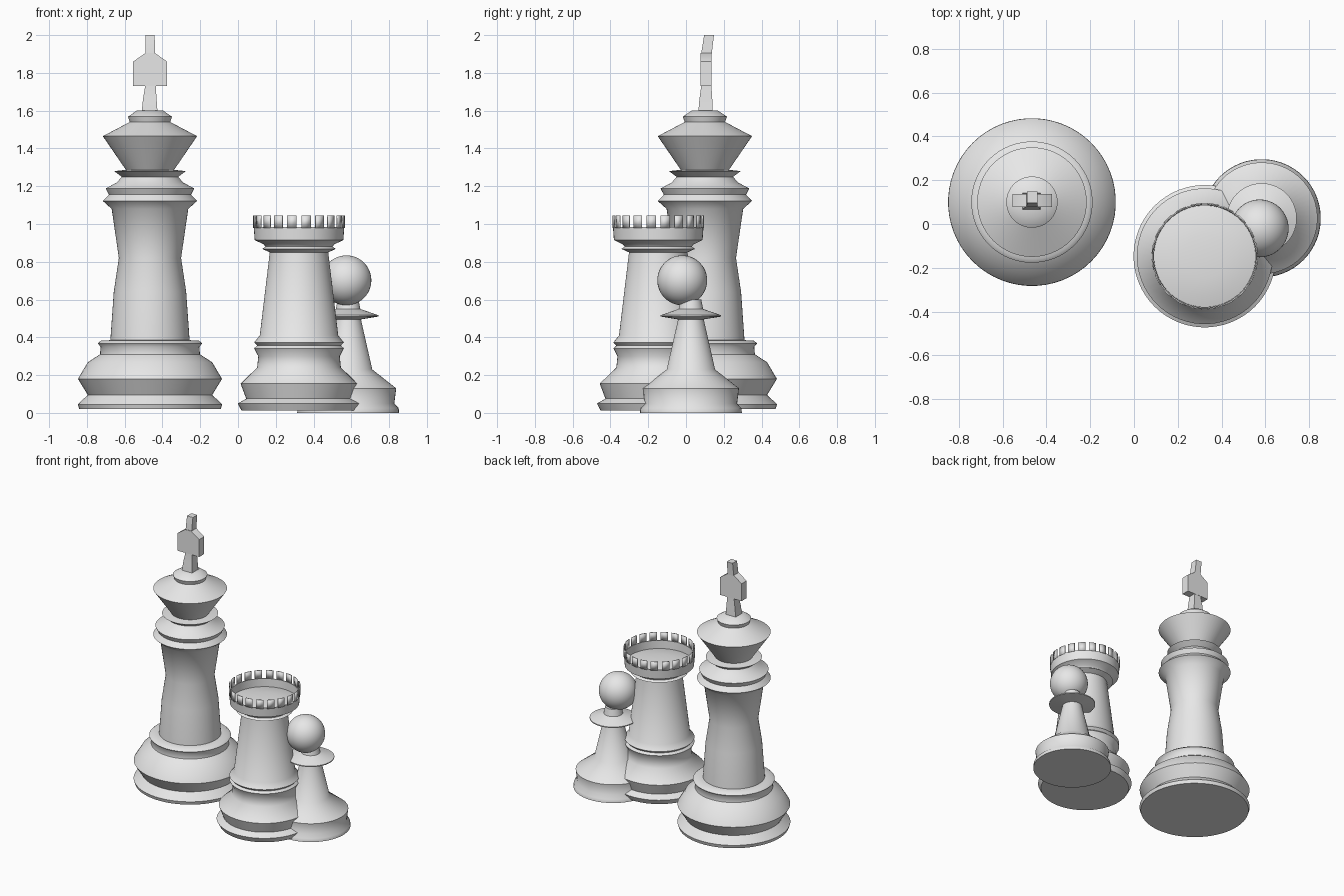
import bpy, bmesh, math

if "Cube" in bpy.data.objects:
    bpy.data.objects.remove(bpy.data.objects["Cube"])

grey = bpy.data.materials.new("plain_grey")
grey.diffuse_color = (0.8, 0.8, 0.8, 1)
grey.use_nodes = True
grey.node_tree.nodes["Principled BSDF"].inputs["Base Color"].default_value = grey.diffuse_color


def finish(name, bm, angle=50):
    bmesh.ops.recalc_face_normals(bm, faces=bm.faces)
    me = bpy.data.meshes.new(name)
    bm.to_mesh(me)
    bm.free()
    ob = bpy.data.objects.new(name, me)
    bpy.context.collection.objects.link(ob)
    me.materials.append(grey)
    bpy.ops.object.select_all(action='DESELECT')
    ob.select_set(True)
    bpy.context.view_layer.objects.active = ob
    bpy.ops.object.shade_smooth_by_angle(angle=math.radians(angle))
    return ob


def loft(bm, rings, closed_ends=True, skip=lambda i: False):
    """Join rings of points into a skin."""
    rings = [[bm.verts.new(p) for p in r] for r in rings]
    n = len(rings[0])
    for a, b in zip(rings, rings[1:]):
        for i in range(n):
            if not skip(i):
                j = (i + 1) % n
                bm.faces.new((a[i], a[j], b[j], b[i]))
    if closed_ends:
        bm.faces.new(rings[0])
        bm.faces.new(rings[-1])


def circle(cx, cy, r, z, n=60, phase=math.radians(3)):
    return [(cx + r * math.cos(phase + math.tau * i / n),
             cy + r * math.sin(phase + math.tau * i / n), z) for i in range(n)]


def turned(name, cx, cy, profile):
    bm = bmesh.new()
    loft(bm, [circle(cx, cy, r, z) for r, z in profile])
    return finish(name, bm)


# Tall piece: turned body
turned("tall_piece_body", -0.466, 0.10, [
    (.375, .02), (.383, .045), (.33, .095), (.382, .18), (.33, .268), (.265, .31),
    (.262, .35), (.277, .368), (.26, .382), (.21, .385), (.192, .64), (.165, .82),
    (.203, 1.08), (.25, 1.122), (.218, 1.155), (.235, 1.188), (.175, 1.22),
    (.15, 1.25), (.19, 1.28), (.128, 1.287), (.25, 1.465), (.107, 1.54),
    (.117, 1.568), (.07, 1.60)])

# Tall piece: leaning stem of the cross
bm = bmesh.new()
loft(bm, [[(x + sx * w, y + sy * d, z) for sx, sy in ((-1, -1), (1, -1), (1, 1), (-1, 1))]
          for x, y, w, d, z in [(-.468, .103, .042, .038, 1.59), (-.467, .105, .036, .034, 1.66),
                                (-.463, .108, .027, .026, 1.74), (-.465, .108, .025, .028, 1.90),
                                (-.465, .122, .024, .026, 2.0)]])
finish("cross_stem", bm)

# Tall piece: crossbar plate with sloped shoulders
bm = bmesh.new()
outline = [(-.09, 1.73), (.09, 1.73), (.09, 1.86), (.025, 1.905), (-.025, 1.905), (-.09, 1.86)]
loft(bm, [[(-.465 + x, y, z) for x, z in outline] for y in (.077, .136)])
finish("cross_bar", bm)

# Tower piece: turned body with a sunken, slightly domed floor
RX, RY = .323, -.147
turned("tower_body", RX, RY, [
    (.305, .012), (.325, .05), (.28, .075), (.31, .155), (.222, .24), (.216, .30),
    (.238, .342), (.222, .356), (.238, .373), (.208, .41), (.155, .85), (.195, .868),
    (.178, .88), (.187, .892), (.235, .915), (.24, .985), (.234, .985), (.232, .925),
    (.18, .938), (.10, .948), (.02, .95)])

# Tower piece: thin battlements, every third face left open
bm = bmesh.new()
loft(bm, [circle(RX, RY, .24, z) for z in (.98, 1.045)], False, lambda i: i % 3 == 2)
battlements = finish("tower_battlements", bm)
wall = battlements.modifiers.new("thickness", 'SOLIDIFY')
wall.thickness = .006
wall.offset = 0

# Small piece: turned body and ball head
turned("small_piece_body", .583, .026, [
    (.27, .0), (.268, .025), (.245, .05), (.255, .13), (.128, .23), (.068, .495),
    (.16, .51), (.16, .517), (.065, .55), (.055, .60)])
bm = bmesh.new()
bmesh.ops.create_uvsphere(bm, u_segments=40, v_segments=24, radius=.132)
bmesh.ops.translate(bm, verts=bm.verts, vec=(.574, -.02, .702))
finish("small_piece_head", bm)
